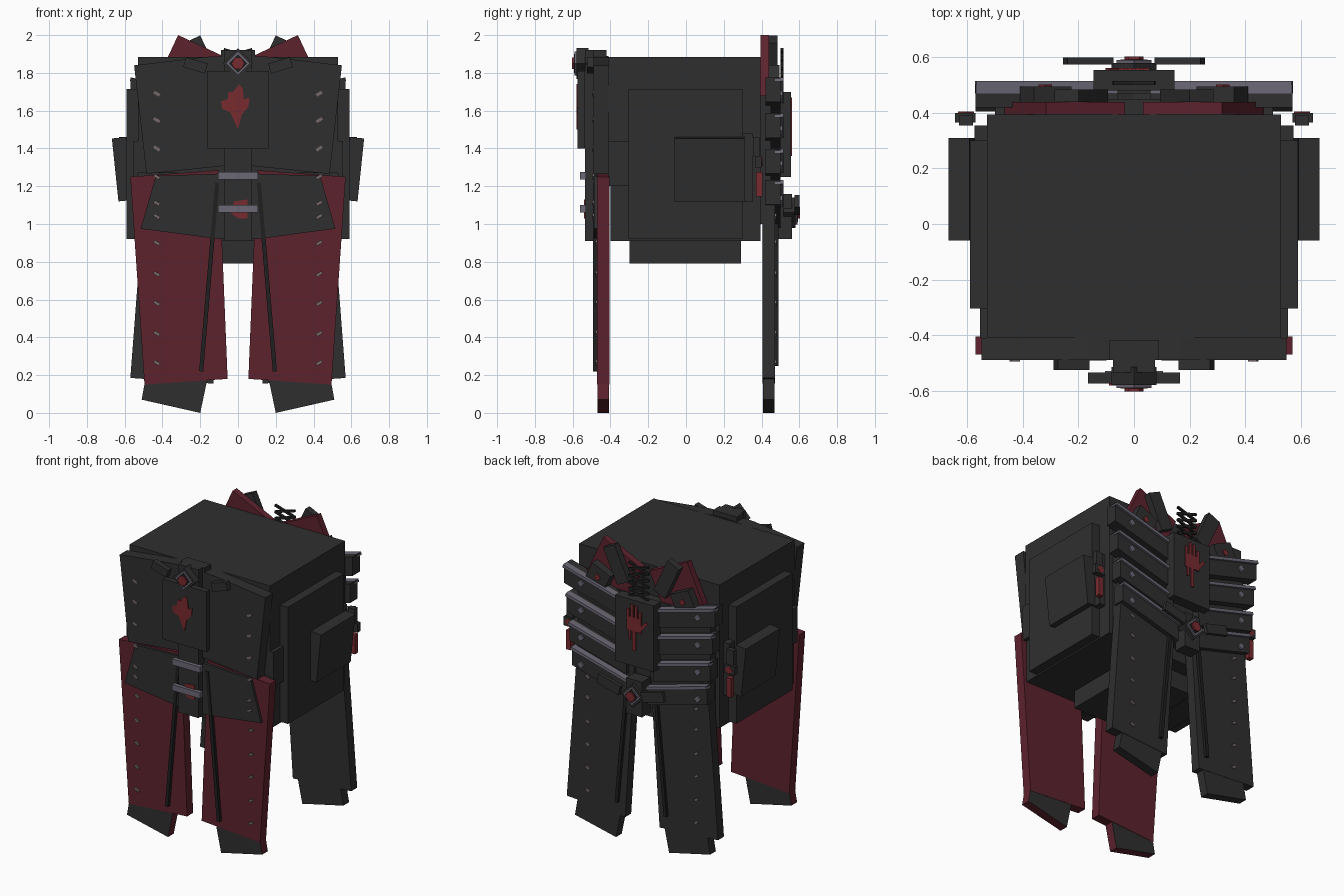
import bpy, bmesh, math
from mathutils import Matrix, Vector

cube = bpy.data.objects.get("Cube")
if cube:
    bpy.data.objects.remove(cube)


def material(name, rgb):
    m = bpy.data.materials.new(name)
    m.use_nodes = True
    m.diffuse_color = (*rgb, 1)
    m.node_tree.nodes["Principled BSDF"].inputs["Base Color"].default_value = (*rgb, 1)
    return m


DARK = material("charcoal cloth", (0.028, 0.028, 0.028))
BLACK = material("black cord", (0.014, 0.014, 0.014))
WINE = material("wine red cloth", (0.11, 0.016, 0.027))
RED = material("bright red", (0.19, 0.024, 0.029))
SILVER = material("dull silver", (0.15, 0.14, 0.18))
STUD = material("rivet metal", (0.18, 0.14, 0.14))


def prism(name, outlines, y0, y1, mat, mirror=False):
    """Extrude one or more x-z outlines from y0 to y1, optionally on both sides."""
    bm = bmesh.new()
    shapes = list(outlines)
    if mirror:
        shapes += [[(-x, z) for x, z in o] for o in outlines]
    for o in shapes:
        a = [bm.verts.new((x, y0, z)) for x, z in o]
        b = [bm.verts.new((x, y1, z)) for x, z in o]
        bm.faces.new(a)
        bm.faces.new(b[::-1])
        for i in range(len(o)):
            j = (i + 1) % len(o)
            bm.faces.new((a[j], a[i], b[i], b[j]))
    bmesh.ops.recalc_face_normals(bm, faces=bm.faces)
    me = bpy.data.meshes.new(name)
    bm.to_mesh(me)
    bm.free()
    me.materials.append(mat)
    ob = bpy.data.objects.new(name, me)
    bpy.context.collection.objects.link(ob)
    return ob


def rect(cx, cz, w, h, deg=0):
    """Outline of a rectangle turned in the x-z plane."""
    r = Matrix.Rotation(math.radians(deg), 2)
    corners = [(-w, -h), (w, -h), (w, h), (-w, h)]
    return [tuple(r @ Vector(c) / 2 + Vector((cx, cz))) for c in corners]


def span(x0, x1, z0, z1):
    return [(x0, z0), (x1, z0), (x1, z1), (x0, z1)]


def bar(p, q, w):
    """Outline of a thin bar from p to q."""
    p, q = Vector(p), Vector(q)
    d = q - p
    return rect(*((p + q) / 2), d.length, w, math.degrees(math.atan2(d.y, d.x)))


def box(name, x0, x1, y0, y1, z0, z1, mat=DARK, mirror=False):
    return prism(name, [span(x0, x1, z0, z1)], y0, y1, mat, mirror)


# Torso block and side plates
box("torso", -.53, .53, -.40, .395, .91, 1.885)
box("torso_base", -.23, .23, -.30, .29, .79, .91)
box("side_panel", .53, .59, -.305, .30, .92, 1.715, mirror=True)
box("side_front_band", .53, .555, -.41, -.30, 1.2, 1.44, mirror=True)
box("side_back_band", .53, .575, .30, .355, 1.12, 1.48, mirror=True)
prism("side_pouch", [rect(.613, 1.29, .075, .335, -6)], -.06, .31, DARK, True)

# Hip charms
box("charm_bar", .57, .645, .365, .40, 1.3, 1.36, mirror=True)
box("charm_strap", .58, .63, .355, .39, 1.36, 1.46, mirror=True)
prism("charm_tag", [rect(.605, 1.21, .035, .13), rect(.605, 1.33, .04, .04, 45)],
      .37, .405, RED, True)

# Front legs with dark feet edged in red
prism("front_leg", [[(.10, 1.285), (.57, 1.25), (.495, .15), (.055, .18)]],
      -.47, -.405, WINE, True)
foot = [(.16, .19), (.49, .18), (.51, .07), (.2, 0)]
front_feet = prism("front_foot", [foot], -.468, -.407, DARK, True)
front_feet.data.materials.append(WINE)
for f in front_feet.data.polygons:
    f.material_index = 0 if abs(f.normal.y) > .5 else 1

# Back legs
prism("back_leg", [[(.06, 1.2), (.49, 1.23), (.57, .185), (.13, .155)]],
      .405, .47, DARK, True)
prism("back_foot", [foot], .407, .468, DARK, True)

# Front coat panels
box("front_yoke", -.53, .53, -.41, -.40, 1.27, 1.885)
prism("front_chest_panel", [[(0, 1.89), (.17, 1.885), (.55, 1.84), (.485, 1.265), (0, 1.315)]],
      -.49, -.41, DARK, True)
prism("front_skirt_panel", [[(0, 1.27), (.435, 1.255), (.515, .975), (.10, .92), (0, .92)]],
      -.487, -.468, DARK, True)
box("front_strip", -.075, .075, -.535, -.465, .91, 1.92)
box("front_collar", -.09, .09, -.49, -.42, 1.86, 1.92)
box("front_bib", -.165, .165, -.575, -.535, 1.40, 1.81)
box("front_buckle_upper", -.105, .105, -.56, -.53, 1.235, 1.275, SILVER)
box("front_buckle_lower", -.105, .105, -.56, -.53, 1.06, 1.10, SILVER)
prism("front_strip_mark", [[(-.04, 1.06), (-.02, 1.12), (.05, 1.13), (.05, 1.03), (0, 1.03)]],
      -.54, -.534, RED)
prism("front_cord", [bar((.11, 1.22), (.195, .22), .022)], -.492, -.468, BLACK, True)
prism("front_clasp_wing", [rect(.225, 1.84, .12, .055, 17)], -.525, -.488, DARK, True)

# Front bib blotch
prism("front_blotch", [[(-.09, 1.65), (-.085, 1.61), (-.04, 1.59), (0, 1.5), (.02, 1.58),
                        (.055, 1.62), (.06, 1.67), (.03, 1.66), (.025, 1.72), (.005, 1.74),
                        (-.025, 1.7), (-.05, 1.7), (-.055, 1.66)]], -.581, -.574, RED)

# Back plate, slats with silver trim, rivets
box("back_plate", -.5, .5, .395, .45, 1.0, 1.68)
for row in range(4):
    z = 1.65 - row * .185
    inner = 0 if row == 3 else .1
    x1 = .57 - row * .02
    rise = (x1 - inner) * .27
    prism("back_slat", [[(inner, z - .13), (x1, z - .13 + rise), (x1, z + rise), (inner, z)]],
          .42, .50, DARK, True)
    prism("back_slat_trim", [bar((inner, z - .01), (x1, z + rise - .01), .02)],
          .47, .515, SILVER, True)
    prism("back_slat_rivet", [rect(.44, z + .03, .035, .035, 45)], .495, .51, SILVER, True)

# Back collar flaps and straps
prism("collar_flap", [rect(.2525, 1.766, .315, .37, 25)], .395, .44, WINE, True)
prism("collar_strap", [rect(.19, 1.865, .095, .25, -25)], .44, .485, DARK, True)
prism("collar_tab", [rect(.32, 1.75, .15, .13, 25)], .44, .495, DARK, True)
prism("collar_tab_dot", [rect(.32, 1.75, .035, .035, 45)], .494, .502, RED, True)

# Zigzag lacing
lace = []
for i in range(5):
    z = 1.70 + i * .045
    lace += [bar((-.075, z), (.075, z + .045), .014), bar((.075, z), (-.075, z + .045), .014)]
prism("back_lacing", lace, .50, .515, BLACK)

# Back bib with handprint
box("back_bib", -.145, .145, .48, .555, 1.25, 1.70)
hand = [span(-.055, .055, 1.49, 1.585), span(-.012, .012, 1.36, 1.49),
        span(.025, .042, 1.43, 1.49), bar((-.045, 1.51), (-.095, 1.57), .022)]
for i, top in enumerate((1.63, 1.665, 1.67, 1.635)):
    hand.append(span(-.055 + i * .03, -.035 + i * .03, 1.585, top))
prism("back_handprint", hand, .554, .562, RED)

# Diamond clasps, front and back
for side, z, y in (("front", 1.85, -.575), ("back", 1.06, .575)):
    s = math.copysign(1, y)
    prism(side + "_clasp_base", [rect(0, z, .115, .115, 45)], y - s * .06, y + s * .005, DARK)
    prism(side + "_clasp_frame", [rect(0, z, .09, .09, 45)], y, y + s * .015, SILVER)
    prism(side + "_clasp_inset", [rect(0, z, .07, .07, 45)], y + s * .01, y + s * .018, BLACK)
    gem = [(.035 * math.cos(k * math.pi / 3), z + .035 * math.sin(k * math.pi / 3))
           for k in range(6)]
    prism(side + "_clasp_gem", [gem], y + s * .01, y + s * .028, RED)
prism("back_clasp_wing", [rect(.165, 1.10, .17, .065, 15)], .575, .60, DARK, True)
box("back_clasp_hanger", -.06, .06, .47, .56, .92, 1.16)
prism("back_cord", [bar((.105, 1.1), (.185, .25), .022)], .468, .49, BLACK, True)

# Rivet columns on the coat and legs
levels = [1.69, 1.55, 1.40, 1.25, 1.11, 1.04, .90, .735, .58, .42, .265]
prism("chest_rivet", [rect(.43, z, .035, .016, 30) for z in levels[:3]], -.495, -.485, STUD, True)
prism("skirt_rivet", [rect(.43, z, .035, .016, 30) for z in levels[3:6]], -.495, -.485, STUD, True)
prism("leg_rivet", [rect(.43, z, .035, .016, 30) for z in levels[6:]], -.478, -.465, STUD, True)
prism("back_leg_rivet", [rect(.41, z, .03, .018, 30) for z in levels[5:]], .465, .478, STUD, True)
